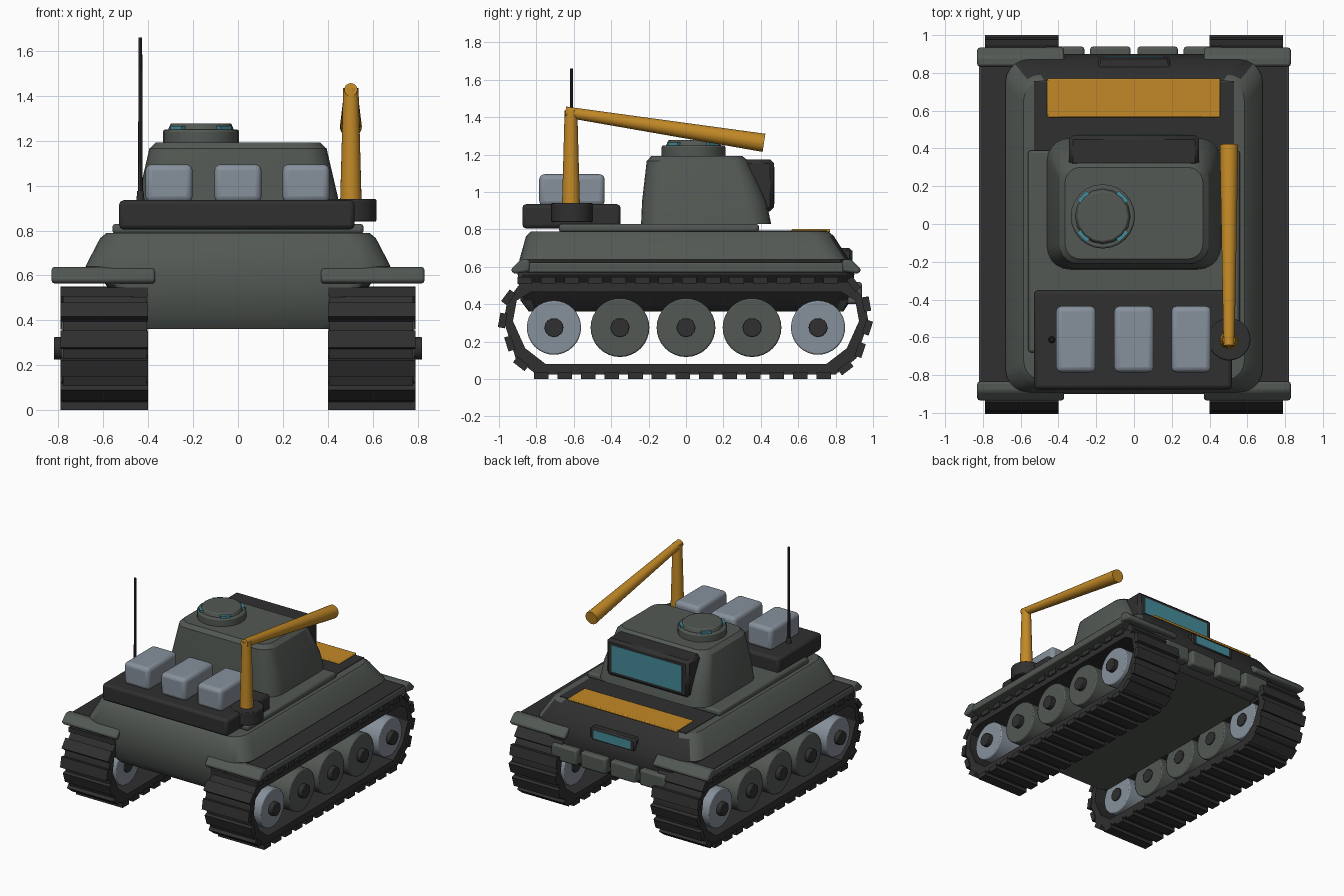
import bpy, bmesh, math
from mathutils import Vector, Matrix

if "Cube" in bpy.data.objects:
    bpy.data.objects.remove(bpy.data.objects["Cube"], do_unlink=True)


def material(name, rgb):
    m = bpy.data.materials.new(name)
    m.use_nodes = True
    m.diffuse_color = (*rgb, 1)
    m.node_tree.nodes["Principled BSDF"].inputs["Base Color"].default_value = (*rgb, 1)
    return m


GREEN = material("grey green", (0.085, 0.098, 0.087))
DARK = material("charcoal", (0.029, 0.029, 0.030))
ORANGE = material("amber", (0.54, 0.25, 0.02))
STEEL = material("light steel", (0.24, 0.28, 0.33))
TEAL = material("teal glass", (0.06, 0.26, 0.32))
made = []


def finish(name, bm, mats, bevel=0, segments=2):
    bmesh.ops.recalc_face_normals(bm, faces=bm.faces)
    me = bpy.data.meshes.new(name)
    bm.to_mesh(me)
    bm.free()
    ob = bpy.data.objects.new(name, me)
    bpy.context.collection.objects.link(ob)
    for m in mats:
        me.materials.append(m)
    if bevel:
        mod = ob.modifiers.new("Bevel", "BEVEL")
        mod.width, mod.segments, mod.limit_method = bevel, segments, "ANGLE"
    made.append(ob)
    return ob


def box(name, xs, ys, zs, mat, bevel=0, segments=2):
    bm = bmesh.new()
    bmesh.ops.create_cube(bm, size=1)
    for v in bm.verts:
        for i, (a, b) in enumerate((xs, ys, zs)):
            v.co[i] = a if v.co[i] < 0 else b
    return finish(name, bm, [mat], bevel, segments)


def tube(name, a, b, r1, r2, mat, bevel=0, sides=24):
    a, b = Vector(a), Vector(b)
    d = b - a
    bm = bmesh.new()
    bmesh.ops.create_cone(bm, cap_ends=True, segments=sides, radius1=r1, radius2=r2, depth=d.length)
    bm.transform(Matrix.Translation((a + b) / 2) @ d.to_track_quat("Z", "Y").to_matrix().to_4x4())
    return finish(name, bm, [mat], bevel)


def bridge(bm, a, b):
    for i in range(len(a)):
        j = (i + 1) % len(a)
        bm.faces.new((a[i], a[j], b[j], b[i]))


def prism(name, profile, x0, x1, mat, bevel=0):
    """Extrude a (y, z) profile along x."""
    bm = bmesh.new()
    a, b = [[bm.verts.new((x, y, z)) for y, z in profile] for x in (x0, x1)]
    bridge(bm, a, b)
    bm.faces.new(a)
    bm.faces.new(b)
    return finish(name, bm, [mat], bevel)


def loft(name, sections, mats, bevel=0):
    """Stack rounded rectangles given as (z, half width, y back, y front, radius)."""
    bm = bmesh.new()
    rings = []
    for z, hx, y0, y1, r in sections:
        corners = ((hx - r, y1 - r), (r - hx, y1 - r), (r - hx, y0 + r), (hx - r, y0 + r))
        rings.append([bm.verts.new((cx + r * math.cos(t), cy + r * math.sin(t), z))
                      for q, (cx, cy) in enumerate(corners)
                      for t in [(q + k / 5) * math.pi / 2 for k in range(6)]])
    for a, b in zip(rings, rings[1:]):
        bridge(bm, a, b)
    bm.faces.new(rings[0])
    bm.faces.new(rings[-1])
    return finish(name, bm, mats, bevel)


# Hull: dark front face and dark lower flanks
hull = loft("hull", [(0.36, 0.43, -0.84, 0.84, 0.05), (0.42, 0.50, -0.885, 0.88, 0.08),
                     (0.56, 0.59, -0.90, 0.90, 0.10), (0.64, 0.68, -0.89, 0.87, 0.12),
                     (0.765, 0.615, -0.855, 0.79, 0.12), (0.79, 0.585, -0.83, 0.76, 0.11)],
            [GREEN, DARK])
for f in hull.data.polygons:
    flank = f.center.z < 0.56 and abs(f.normal.x) > 0.6
    if f.normal.y > 0.6 or flank:
        f.material_index = 1
box("front_deck_plate", (-0.53, 0.53), (0.36, 0.755), (0.788, 0.794), DARK)
box("turret_platform", (-0.56, 0.56), (-0.68, 0.39), (0.785, 0.83), GREEN, 0.015)

# Turret with viewing window
loft("turret", [(0.83, 0.46, -0.24, 0.455, 0.12), (0.95, 0.445, -0.235, 0.43, 0.12),
                (1.165, 0.395, -0.21, 0.335, 0.10), (1.193, 0.365, -0.185, 0.30, 0.08)], [GREEN])
box("window_housing", (-0.345, 0.345), (0.30, 0.47), (0.895, 1.175), DARK, 0.022, 1)
box("window_glass", (-0.295, 0.295), (0.467, 0.473), (0.935, 1.135), TEAL)

# Hatch with four vision blocks
hx, hy = -0.165, 0.04
tube("hatch_ring", (hx, hy, 1.18), (hx, hy, 1.25), 0.17, 0.17, GREEN, 0.01)
tube("hatch_lid", (hx, hy, 1.24), (hx, hy, 1.277), 0.15, 0.135, GREEN, 0.006, 16)
for k in range(4):
    bm = bmesh.new()
    bmesh.ops.create_cube(bm, size=1)
    bm.transform(Matrix.Translation((hx, hy, 0)) @ Matrix.Rotation((k + 0.5) * math.pi / 2, 4, "Z")
                 @ Matrix.Translation((0.145, 0, 1.255)) @ Matrix.Diagonal((0.025, 0.07, 0.02, 1)))
    finish("vision_block", bm, [TEAL])

# Front details: amber panel, small window and spare track links
box("amber_panel", (-0.46, 0.455), (0.565, 0.77), (0.785, 0.803), ORANGE, 0.006)
box("driver_window_housing", (-0.19, 0.19), (0.78, 0.885), (0.605, 0.70), DARK, 0.012, 1)
box("driver_window_glass", (-0.155, 0.155), (0.883, 0.889), (0.62, 0.687), TEAL)
for x in (-0.37, -0.125, 0.125, 0.37):
    box("spare_link", (x - 0.107, x + 0.107), (0.86, 0.94), (0.40, 0.52), GREEN, 0.015)

# Cargo rack with three crates
box("cargo_rack", (-0.53, 0.52), (-0.875, -0.35), (0.805, 0.935), DARK, 0.02)
for x in (-0.307, 0, 0.303):
    box("crate", (x - 0.105, x + 0.105), (-0.785, -0.435), (0.925, 1.095), STEEL, 0.028, 3)

# Crane and antenna
tube("crane_mount", (0.505, -0.61, 0.84), (0.505, -0.61, 0.94), 0.112, 0.112, DARK, 0.006)
tube("crane_post", (0.503, -0.615, 0.92), (0.503, -0.615, 1.435), 0.048, 0.034, ORANGE)
tube("crane_boom", (0.503, -0.645, 1.428), (0.503, 0.417, 1.263), 0.029, 0.049, ORANGE)
tube("antenna", (-0.435, -0.612, 0.92), (-0.435, -0.612, 1.66), 0.011, 0.008, DARK, 0, 8)
tube("antenna_base", (-0.435, -0.612, 0.92), (-0.435, -0.612, 0.975), 0.02, 0.014, DARK, 0, 12)

# Track outline: one half, mirrored along y
half = [(0.80, 0.025), (0.91, 0.11), (0.975, 0.31), (0.955, 0.42), (0.88, 0.52)]
outer = half + [(-y, z) for y, z in reversed(half)]
mid = Vector((0, 0.28))
inner = [(y - math.copysign(0.05, y), z + (0.055 if z < 0.28 else -0.055 if z > 0.5 else 0))
         for y, z in outer]


def track(s):
    x0, x1 = 0.405, 0.78
    bm = bmesh.new()
    loops = [[bm.verts.new((s * x, y, z)) for y, z in path]
             for x, path in ((x0, outer), (x1, outer), (x1, inner), (x0, inner))]
    for i in range(4):
        bridge(bm, loops[i], loops[(i + 1) % 4])
    # Cleats evenly spaced around the loop
    pts = [Vector(p) for p in outer]
    edges = list(zip(pts, pts[1:] + pts[:1]))
    count = 36
    pitch = sum((b - a).length for a, b in edges) / count
    for k in range(count):
        d = (k + 0.5) * pitch
        for a, b in edges:
            if d <= (b - a).length:
                break
            d -= (b - a).length
        t = (b - a).normalized()
        p = a + t * d
        n = Vector((t.y, -t.x))
        if n.dot(p - mid) < 0:
            n = -n
        p += n * 0.006
        bmesh.ops.create_cube(bm, size=1, matrix=Matrix.Translation((s * 0.595, p.x, p.y))
                              @ Matrix.Rotation(math.atan2(t.y, t.x), 4, "X")
                              @ Matrix.Diagonal((0.39, 0.078, 0.038, 1)))
    finish("track", bm, [DARK])


# Running gear and fenders on both sides
for s in (-1, 1):
    track(s)
    for i in range(-2, 3):
        y, z = 0.353 * i, 0.275
        end = abs(i) == 2
        r = 0.145 if end else 0.157
        tube("end_wheel" if end else "road_wheel", (s * 0.43, y, z), (s * 0.785, y, z),
             r, r, STEEL if end else GREEN, 0.008, 32)
        tube("wheel_hub", (s * 0.42, y, z), (s * 0.82, y, z), 0.05, 0.05, DARK, 0.004)
    xs = sorted((s * 0.40, s * 0.82))
    box("fender", xs, (-0.86, 0.86), (0.57, 0.622), GREEN, 0.008)
    box("fender_tread_plate", sorted((s * 0.41, s * 0.812)), (-0.84, 0.84), (0.62, 0.626), DARK)
    for e in (-1, 1):
        cap = [(0.835, 0.575), (0.835, 0.638), (0.885, 0.638), (0.938, 0.585), (0.92, 0.562)]
        prism("fender_cap", [(e * y, z) for y, z in cap], s * 0.37, s * 0.83, GREEN, 0.012)

# Smooth rounded surfaces, keep hard edges
bpy.ops.object.select_all(action="DESELECT")
for ob in made:
    ob.select_set(True)
bpy.context.view_layer.objects.active = made[0]
bpy.ops.object.shade_smooth_by_angle(angle=math.radians(32))
